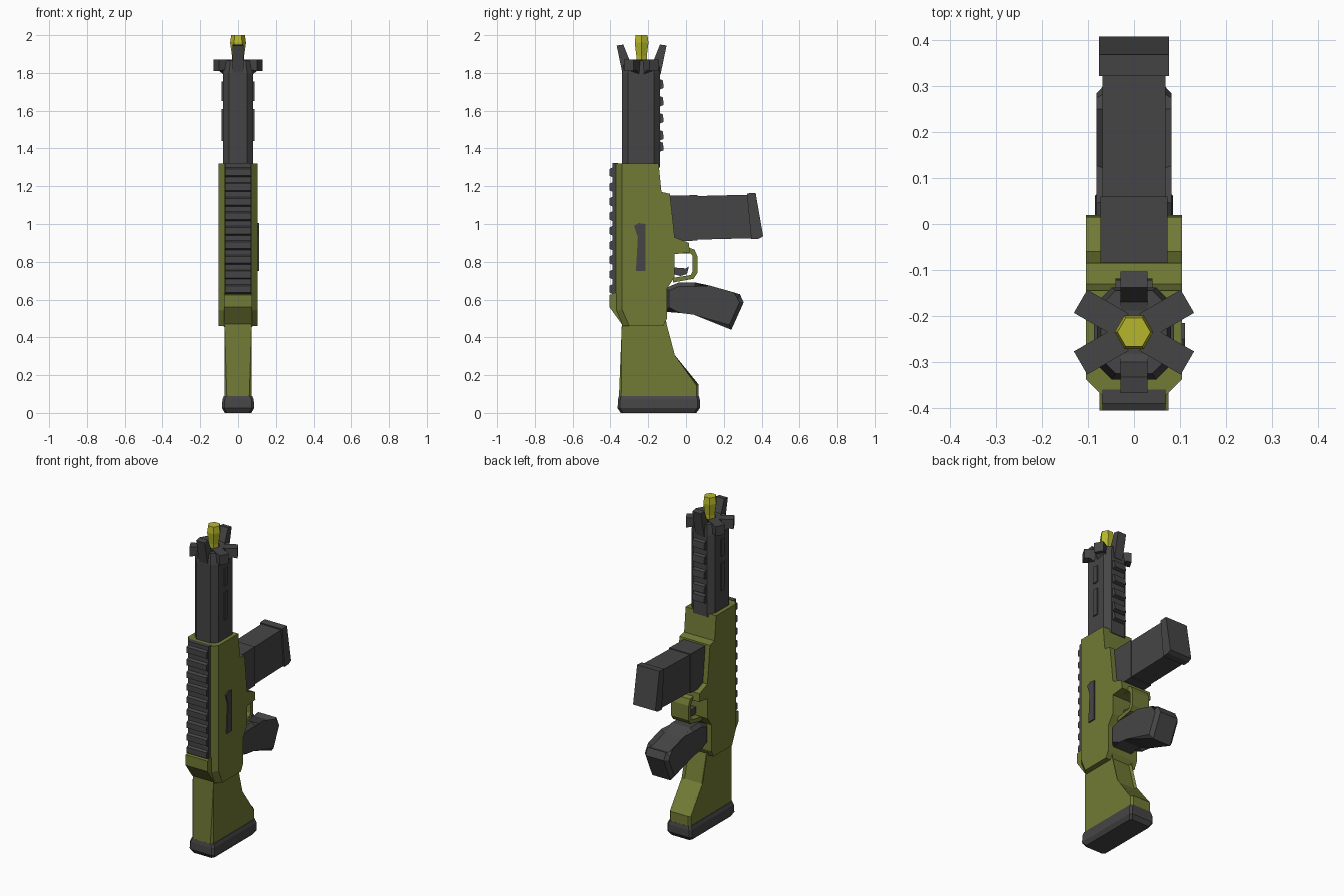
import bpy, bmesh, math
from mathutils import Matrix

CY = -0.235  # barrel axis in y


def material(name, rgb):
    m = bpy.data.materials.new(name)
    m.diffuse_color = (*rgb, 1)
    return m


GREEN = material("olive_green", (0.165, 0.195, 0.035))
DARK = material("dark_grey", (0.060, 0.060, 0.062))
YELLOW = material("dart_yellow", (0.47, 0.47, 0.025))


def finish(bm, name, mat):
    bmesh.ops.recalc_face_normals(bm, faces=bm.faces)
    me = bpy.data.meshes.new(name)
    bm.to_mesh(me)
    bm.free()
    me.materials.append(mat)
    ob = bpy.data.objects.new(name, me)
    bpy.context.collection.objects.link(ob)
    return ob


def loft(name, rings, mat):
    """Skin equal-length rings of 3D points and cap both ends."""
    bm = bmesh.new()
    vs = [[bm.verts.new(p) for p in r] for r in rings]
    n = len(vs[0])
    for a, b in zip(vs, vs[1:]):
        for i in range(n):
            j = (i + 1) % n
            bm.faces.new((a[i], a[j], b[j], b[i]))
    bm.faces.new(vs[0])
    bm.faces.new(vs[-1])
    return finish(bm, name, mat)


def prism(name, prof, half, mat, bevel=0, rule=lambda c: True, x=0, xf=None):
    """Extrude a (y, z) profile across x; optionally chamfer the side rims."""
    bm = bmesh.new()
    a = [bm.verts.new((x - half, y, z)) for y, z in prof]
    b = [bm.verts.new((x + half, y, z)) for y, z in prof]
    n = len(prof)
    for i in range(n):
        j = (i + 1) % n
        bm.faces.new((a[i], a[j], b[j], b[i]))
    bm.faces.new(a)
    bm.faces.new(b)
    if bevel:
        rims = [e for e in bm.edges
                if abs(e.verts[0].co.x - e.verts[1].co.x) < 1e-5
                and rule((e.verts[0].co + e.verts[1].co) / 2)]
        bmesh.ops.bevel(bm, geom=rims, offset=bevel, segments=1,
                        affect='EDGES', clamp_overlap=True)
    if xf:
        bm.transform(xf)
    return finish(bm, name, mat)


def box(name, y0, y1, z0, z1, half, mat, x=0):
    return prism(name, [(y0, z0), (y1, z0), (y1, z1), (y0, z1)], half, mat, x=x)


def octagon(hx, y0, y1, z, c):
    return [(-hx + c, y0, z), (hx - c, y0, z), (hx, y0 + c, z), (hx, y1 - c, z),
            (hx - c, y1, z), (-hx + c, y1, z), (-hx, y1 - c, z), (-hx, y0 + c, z)]


# Shoulder stock and butt pad
loft("butt_pad", [octagon(0.07, -0.345, 0.055, 0, 0.012),
                  octagon(0.085, -0.362, 0.073, 0.025, 0.012),
                  octagon(0.083, -0.36, 0.073, 0.07, 0.012),
                  octagon(0.075, -0.355, 0.068, 0.09, 0.012)], DARK)
prism("stock", [(-0.355, 0.08), (0.067, 0.08), (0.067, 0.15), (-0.07, 0.30),
                (-0.115, 0.47), (-0.115, 0.55), (-0.335, 0.55), (-0.34, 0.46)],
      0.071, GREEN, 0.012, lambda c: c.z > 0.1)

# Receiver body with chamfered top edges
prism("receiver", [(-0.335, 0.46), (-0.37, 0.54), (-0.37, 1.32), (-0.145, 1.32),
                   (-0.13, 1.17), (-0.085, 1.16), (-0.06, 0.93), (0.015, 0.90),
                   (0.02, 0.85), (-0.06, 0.84), (-0.06, 0.72), (-0.10, 0.66),
                   (-0.10, 0.50), (-0.12, 0.46)],
      0.104, GREEN, 0.032, lambda c: c.y < -0.33 and 0.48 < c.z < 1.3)
prism("rear_sight_block", [(-0.34, 0.47), (-0.405, 0.56), (-0.405, 0.625), (-0.34, 0.64)],
      0.075, GREEN)

# Top rail with ribs
box("top_rail", -0.39, -0.36, 0.62, 1.322, 0.07, DARK)
for i in range(9):
    z = 0.628 + i * 0.0772
    prism(f"rail_rib_{i}", [(-0.385, z), (-0.405, z + 0.01),
                            (-0.405, z + 0.045), (-0.385, z + 0.055)], 0.068, DARK)

# Side lever in its slot, right side
prism("side_lever", [(-0.275, 0.99), (-0.25, 1.005), (-0.215, 1.0), (-0.215, 0.75),
                     (-0.265, 0.75), (-0.255, 0.93)], 0.005, DARK, x=0.106)

# Handguard around the barrel
loft("handguard", [octagon(0.08, -0.338, -0.138, z, 0.032) for z in (1.30, 1.80)]
     + [octagon(0.072, -0.325, -0.145, 1.865, 0.032)], DARK)
for s, side in ((1, "right"), (-1, "left")):
    box(f"handguard_slot_upper_{side}", -0.253, -0.22, 1.65, 1.755, 0.005, DARK, s * 0.082)
    box(f"handguard_slot_lower_{side}", -0.253, -0.22, 1.44, 1.61, 0.005, DARK, s * 0.082)
for i, z in enumerate((1.38, 1.44, 1.53, 1.62, 1.71)):
    prism(f"lower_rib_{i}", [(-0.145, z), (-0.118, z + 0.01),
                             (-0.122, z + 0.05), (-0.145, z + 0.06)], 0.04, DARK)

# Muzzle prongs: tall pair on the centre line, four short ones at the sides
tall = [(0.03, 1.80), (0.10, 1.79), (0.132, 1.945), (0.097, 1.95), (0.065, 1.87), (0.03, 1.86)]
short = [(0.03, 1.79), (0.07, 1.79), (0.105, 1.815), (0.134, 1.81), (0.134, 1.87), (0.03, 1.87)]
for i in range(6):
    xf = Matrix.Translation((0, CY, 0)) @ Matrix.Rotation(math.radians(60 * i), 4, 'Z')
    prism(f"muzzle_prong_{i}", short if i % 3 else tall, 0.029, DARK, xf=xf)

# Foam dart poking out of the muzzle
loft("dart", [[(r * math.cos(math.tau * k / 6), CY + r * math.sin(math.tau * k / 6), z)
               for k in range(6)]
              for r, z in ((0.032, 1.84), (0.032, 1.89), (0.042, 1.96), (0.036, 2.0))], YELLOW)

# Magazine: collar, body and end cap
prism("magazine_collar", [(-0.10, 1.15), (0.06, 1.153), (0.06, 0.912), (-0.09, 0.908)],
      0.073, DARK)
prism("magazine_body", [(0.05, 1.148), (0.33, 1.155), (0.36, 0.925), (0.05, 0.917)],
      0.068, DARK)
prism("magazine_cap", [(0.322, 1.162), (0.368, 1.165), (0.408, 0.935), (0.385, 0.922),
                       (0.345, 0.920)], 0.076, DARK)

# Trigger guard and trigger
prism("trigger_guard", [(0.0, 0.88), (0.045, 0.865), (0.06, 0.83), (0.06, 0.74),
                        (0.04, 0.71), (-0.07, 0.69), (-0.07, 0.715), (0.025, 0.73),
                        (0.035, 0.75), (0.035, 0.83), (0.025, 0.845), (-0.07, 0.845)],
      0.06, GREEN)
prism("trigger", [(-0.07, 0.77), (0.0, 0.765), (0.015, 0.775), (0.005, 0.735),
                  (-0.03, 0.725), (-0.07, 0.735)], 0.025, DARK)

# Pistol grip with flared end
prism("grip", [(-0.11, 0.66), (-0.04, 0.69), (0.05, 0.69), (0.12, 0.655), (0.25, 0.618),
               (0.285, 0.628), (0.305, 0.585), (0.24, 0.44), (0.04, 0.52),
               (-0.03, 0.55), (-0.11, 0.535)], 0.082, DARK, 0.02)
